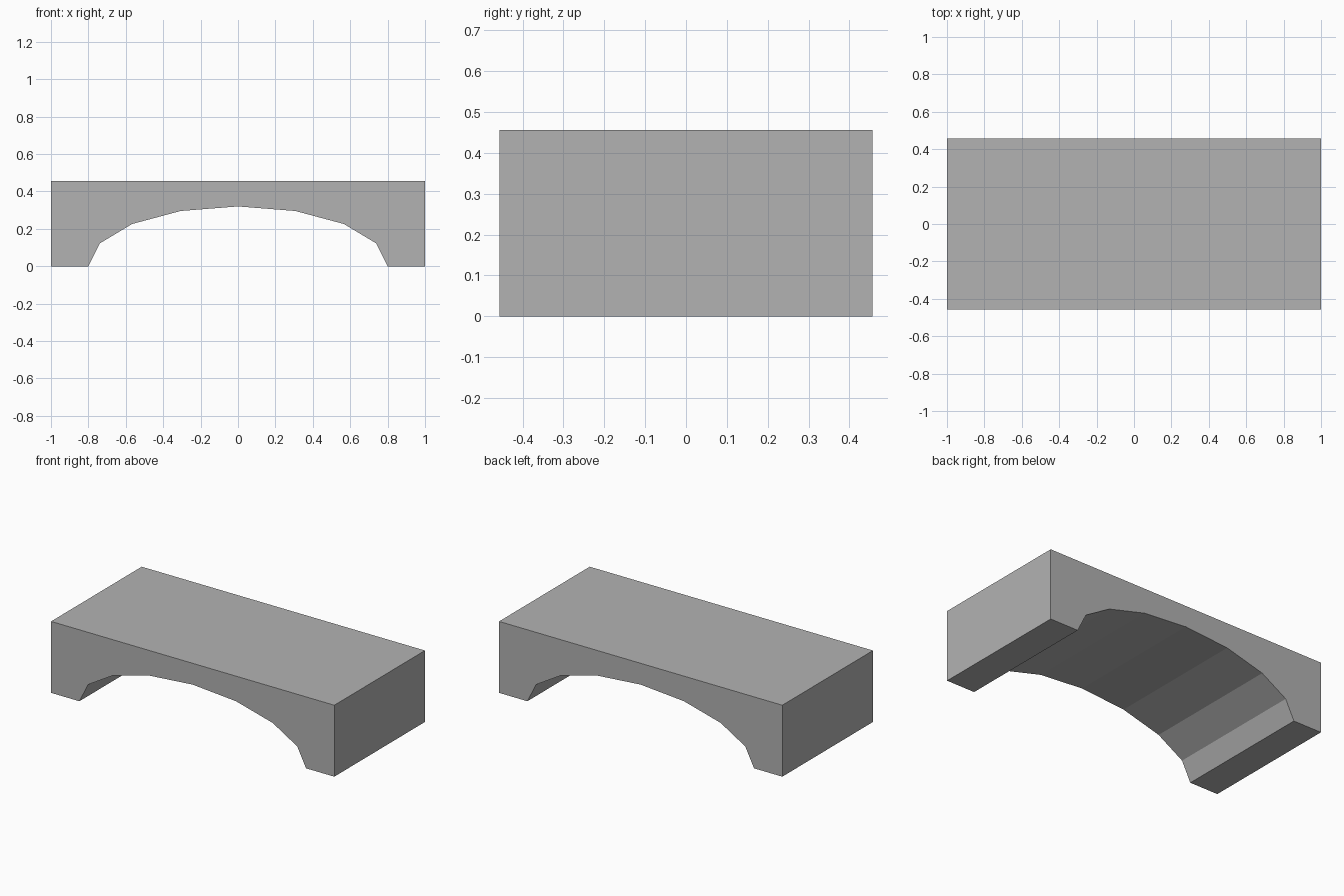
import bpy
import bmesh
from math import cos, sin, pi
from mathutils import Vector

default = bpy.data.objects.get("Cube")
if default:
    bpy.data.objects.remove(default, do_unlink=True)

LENGTH, DEPTH, HEIGHT = 2.0, 0.914, 0.456
ARCH_HALF, ARCH_RISE, ARCH_SIDES = 0.8, 0.32, 8

# Stone colour
stone = bpy.data.materials.new("stone_grey")
stone.use_nodes = True
colour = (0.448, 0.448, 0.448, 1)
stone.diffuse_color = colour
stone.node_tree.nodes["Principled BSDF"].inputs["Base Color"].default_value = colour

# Profile: block outline with a faceted elliptical arch cut from the underside
arch = [(-ARCH_HALF * cos(pi * i / ARCH_SIDES), ARCH_RISE * sin(pi * i / ARCH_SIDES))
        for i in range(ARCH_SIDES + 1)]
half = LENGTH / 2
profile = [(-half, 0)] + arch + [(half, 0), (half, HEIGHT), (-half, HEIGHT)]

# Extrude the profile through the depth
bm = bmesh.new()
front = bm.faces.new([bm.verts.new((x, -DEPTH / 2, z)) for x, z in profile])
extruded = bmesh.ops.extrude_face_region(bm, geom=[front], use_keep_orig=True)
moved = [g for g in extruded["geom"] if isinstance(g, bmesh.types.BMVert)]
bmesh.ops.translate(bm, verts=moved, vec=Vector((0, DEPTH, 0)))
bmesh.ops.recalc_face_normals(bm, faces=bm.faces)

mesh = bpy.data.meshes.new("arched_bridge_block")
bm.to_mesh(mesh)
bm.free()
mesh.materials.append(stone)
bridge = bpy.data.objects.new("arched_bridge_block", mesh)
bpy.context.collection.objects.link(bridge)
